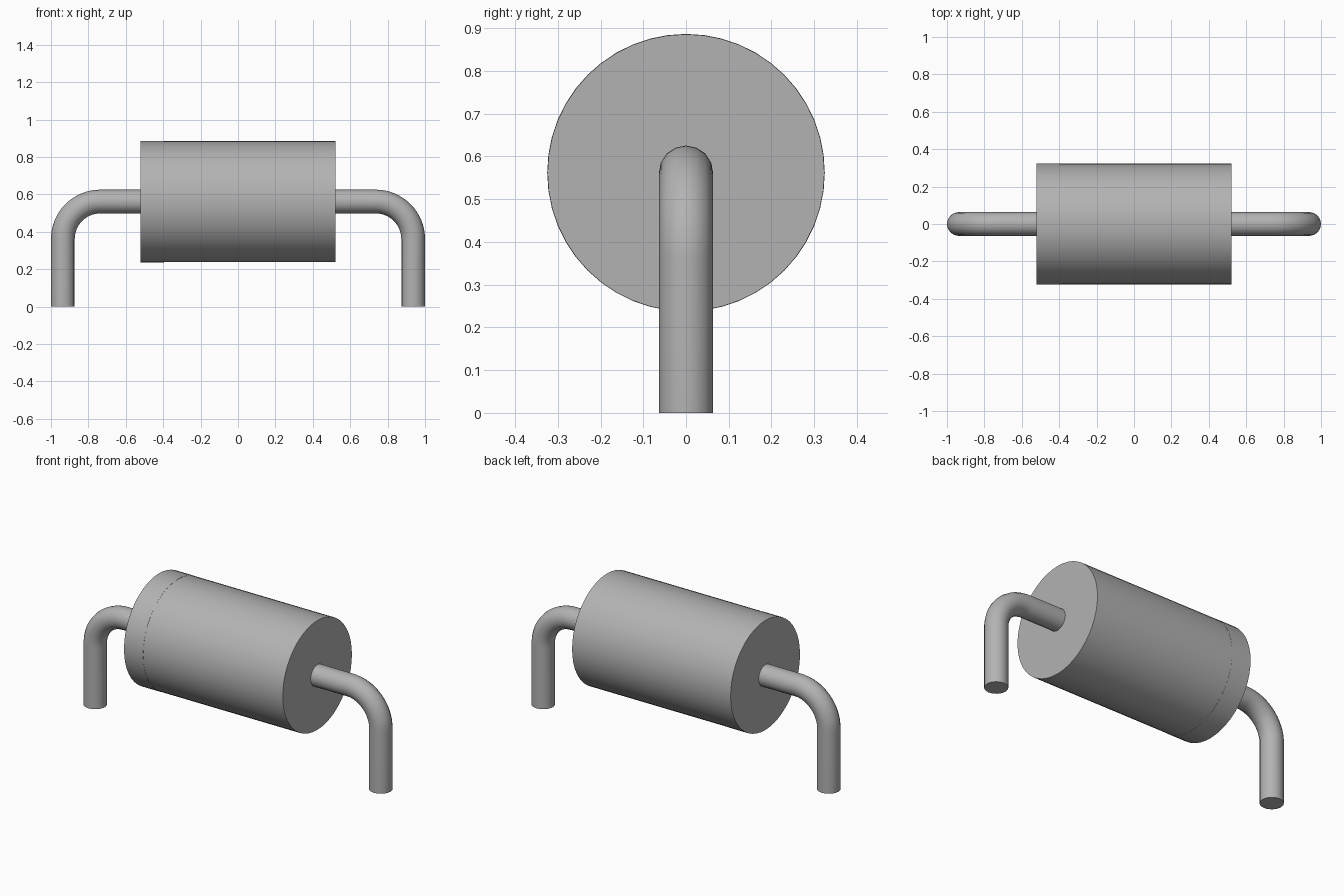
import bpy
import math
from mathutils import Vector

cube = bpy.data.objects.get("Cube")
if cube:
    bpy.data.objects.remove(cube, do_unlink=True)

AXIS_Z = 0.562     # height of the body axis
HALF = 0.52        # half length of the body
BODY_R = 0.324
LEAD_R = 0.0635
BEND_R = 0.2

grey = bpy.data.materials.new("plain grey")
grey.use_nodes = True
colour = (0.45, 0.45, 0.45, 1)
grey.diffuse_color = colour
grey.node_tree.nodes["Principled BSDF"].inputs["Base Color"].default_value = colour


def finish(obj, name):
    obj.name = name
    obj.data.materials.append(grey)
    bpy.ops.object.select_all(action="DESELECT")
    obj.select_set(True)
    bpy.context.view_layer.objects.active = obj
    bpy.ops.object.shade_smooth_by_angle(angle=math.radians(35))


def barrel(name, x0, x1, radius):
    bpy.ops.mesh.primitive_cylinder_add(
        vertices=48, radius=radius, depth=x1 - x0,
        location=((x0 + x1) / 2, 0, AXIS_Z), rotation=(0, math.pi / 2, 0))
    finish(bpy.context.object, name)


def lead(name, side):
    # Centre line: out of the body, round the bend, straight down
    x_leg = 1 - LEAD_R
    centre = Vector((x_leg - BEND_R, 0, AXIS_Z - BEND_R))
    path = [Vector((HALF - 0.02, 0, AXIS_Z))]
    steps = 16
    for i in range(steps + 1):
        a = math.pi / 2 * (1 - i / steps)
        path.append(centre + BEND_R * Vector((math.cos(a), 0, math.sin(a))))
    path.append(Vector((x_leg, 0, 0)))

    curve = bpy.data.curves.new(name, "CURVE")
    curve.dimensions = "3D"
    curve.bevel_depth = LEAD_R
    curve.bevel_resolution = 6
    curve.use_fill_caps = True
    spline = curve.splines.new("POLY")
    spline.points.add(len(path) - 1)
    for point, p in zip(spline.points, path):
        point.co = (side * p.x, p.y, p.z, 1)
    obj = bpy.data.objects.new(name, curve)
    bpy.context.collection.objects.link(obj)
    bpy.ops.object.select_all(action="DESELECT")
    obj.select_set(True)
    bpy.context.view_layer.objects.active = obj
    bpy.ops.object.convert(target="MESH")
    finish(bpy.context.object, name)


# Body with a barely raised end band
barrel("body", -HALF + 0.125, HALF, BODY_R)
barrel("end_band", -HALF, -HALF + 0.125, BODY_R + 0.0008)

# Bent wire leads
lead("left_lead", 1)
lead("right_lead", -1)
